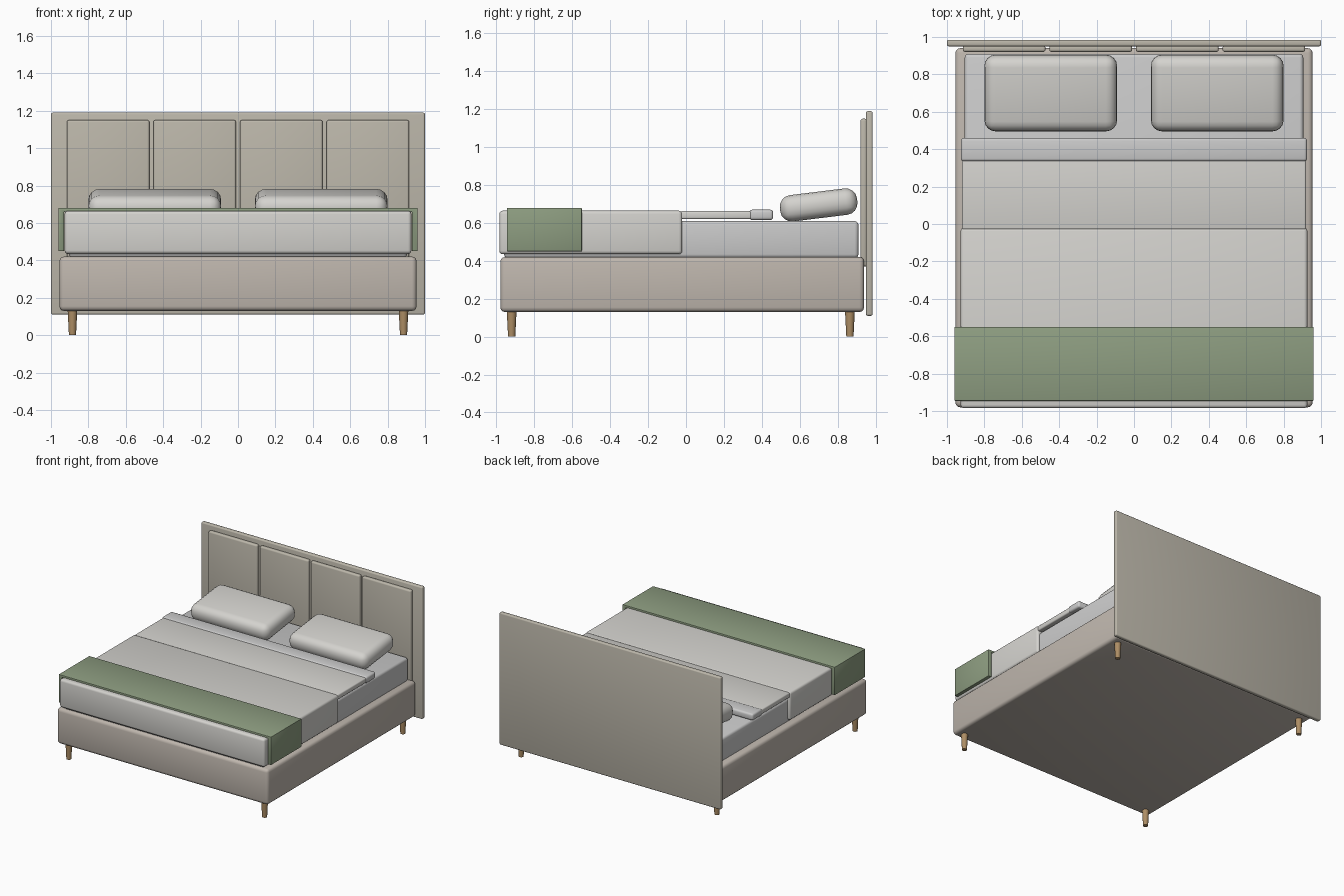
import bpy, math

if "Cube" in bpy.data.objects:
    bpy.data.objects.remove(bpy.data.objects["Cube"])


def material(name, rgb):
    m = bpy.data.materials.new(name)
    m.diffuse_color = (*rgb, 1)
    m.use_nodes = True
    m.node_tree.nodes["Principled BSDF"].inputs["Base Color"].default_value = m.diffuse_color
    return m


BEIGE = material("beige_fabric", (0.50, 0.47, 0.40))
BASE = material("base_fabric", (0.52, 0.47, 0.42))
LINEN = material("linen", (0.66, 0.65, 0.62))
SAGE = material("sage_throw", (0.27, 0.34, 0.22))
WOOD = material("wood", (0.42, 0.27, 0.13))


def finish(ob, name, mat, bevel=0, segments=3):
    ob.name = name
    if mat:
        ob.data.materials.append(mat)
    if bevel:
        b = ob.modifiers.new("bevel", 'BEVEL')
        b.width, b.segments = bevel, segments
    bpy.ops.object.select_all(action='DESELECT')
    ob.select_set(True)
    bpy.context.view_layer.objects.active = ob
    if bevel:
        bpy.ops.object.modifier_apply(modifier="bevel")
    bpy.ops.object.shade_smooth_by_angle(angle=math.radians(32))
    return ob


def box(name, x, y, z, mat=None, bevel=0.01, segments=3, tilt=0):
    """Rounded box from (min, max) ranges."""
    bpy.ops.mesh.primitive_cube_add(size=1)
    ob = bpy.context.object
    ob.scale = [r[1] - r[0] for r in (x, y, z)]
    bpy.ops.object.transform_apply(location=False, rotation=False, scale=True)
    ob.location = [(r[0] + r[1]) / 2 for r in (x, y, z)]
    ob.rotation_euler.x = tilt
    return finish(ob, name, mat, bevel, segments)


# Upholstered base and mattress
box("bed_base", (-0.955, 0.955), (-0.98, 0.94), (0.13, 0.42), BASE, 0.025)
box("mattress", (-0.905, 0.905), (-0.96, 0.91), (0.415, 0.61), None, 0.02)

# Headboard with four raised panels
box("headboard", (-1, 1), (0.95, 0.985), (0.11, 1.19), BEIGE, 0.01)
for i in range(4):
    cx = (i - 1.5) * 0.463
    box(f"headboard_panel_{i + 1}", (cx - 0.221, cx + 0.221), (0.92, 0.955),
        (0.37, 1.15), BEIGE, 0.012)

# Bedding layers
box("duvet", (-0.927, 0.927), (-0.985, -0.02), (0.435, 0.665), LINEN, 0.018)
box("top_sheet", (-0.92, 0.92), (-0.03, 0.42), (0.62, 0.663), LINEN, 0.01)
box("sheet_fold", (-0.925, 0.925), (0.335, 0.46), (0.615, 0.67), None, 0.015)

# Throw blanket: draped U profile run along y
xo, xi, zb, zi, zo = 0.96, 0.93, 0.45, 0.66, 0.68
profile = [(-xo, zb), (-xo, zo), (xo, zo), (xo, zb),
           (xi, zb), (xi, zi), (-xi, zi), (-xi, zb)]
n = len(profile)
verts = [(x, y, z) for y in (-0.945, -0.55) for x, z in profile]
faces = [tuple(reversed(range(n))), tuple(range(n, 2 * n))]
faces += [(i, (i + 1) % n, n + (i + 1) % n, n + i) for i in range(n)]
me = bpy.data.meshes.new("throw_blanket")
me.from_pydata(verts, [], faces)
throw = bpy.data.objects.new("throw_blanket", me)
bpy.context.collection.objects.link(throw)
bpy.context.view_layer.objects.active = throw
throw.select_set(True)
bpy.ops.object.mode_set(mode='EDIT')
bpy.ops.mesh.select_all(action='SELECT')
bpy.ops.mesh.normals_make_consistent(inside=False)
bpy.ops.object.mode_set(mode='OBJECT')
finish(throw, "throw_blanket", SAGE, 0.004, 2)

# Pillows and tapered legs, mirrored left and right
for side, s in (("left", -1), ("right", 1)):
    cx = s * 0.445
    box(f"pillow_{side}", (cx - 0.355, cx + 0.355), (0.495, 0.905),
        (0.625, 0.765), LINEN, 0.06, 4, math.radians(7))
    for end, y in (("front", -0.92), ("back", 0.865)):
        bpy.ops.mesh.primitive_cone_add(vertices=16, radius1=0.019, radius2=0.026,
                                        depth=0.14, location=(s * 0.885, y, 0.07))
        finish(bpy.context.object, f"{end}_{side}_leg", WOOD)
